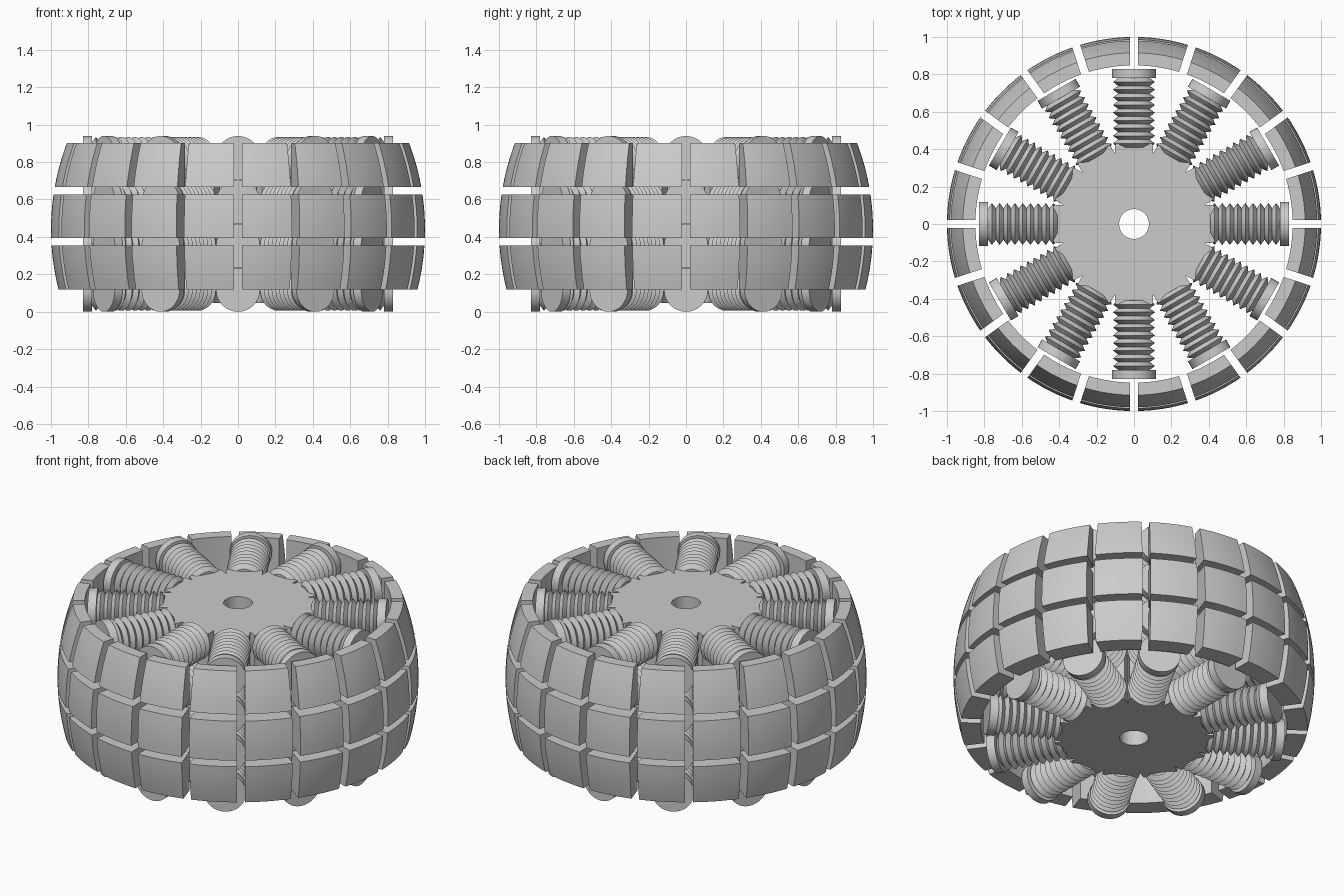
import bpy, bmesh, math
from mathutils import Matrix

cube = bpy.data.objects.get("Cube")
if cube:
    bpy.data.objects.remove(cube, do_unlink=True)

grey = bpy.data.materials.new("plain grey")
grey.use_nodes = True
colour = (0.6, 0.6, 0.6, 1)
grey.diffuse_color = colour
grey.node_tree.nodes["Principled BSDF"].inputs["Base Color"].default_value = colour


def finish(name, bm, angle=30):
    bmesh.ops.recalc_face_normals(bm, faces=bm.faces)
    mesh = bpy.data.meshes.new(name)
    bm.to_mesh(mesh)
    bm.free()
    mesh.materials.append(grey)
    obj = bpy.data.objects.new(name, mesh)
    bpy.context.collection.objects.link(obj)
    bpy.ops.object.select_all(action='DESELECT')
    obj.select_set(True)
    bpy.context.view_layer.objects.active = obj
    bpy.ops.object.shade_smooth_by_angle(angle=math.radians(angle))
    return obj


def place(obj, name, matrix):
    copy = bpy.data.objects.new(name, obj.data)
    copy.matrix_world = matrix
    bpy.context.collection.objects.link(copy)


def skin(bm, loops, closed=False):
    """Bridge matching vertex loops with quads."""
    rings = [[bm.verts.new(p) for p in loop] for loop in loops]
    n = len(rings[0])
    pairs = list(zip(rings, rings[1:])) + ([(rings[-1], rings[0])] if closed else [])
    for a, b in pairs:
        for i in range(n):
            j = (i + 1) % n
            bm.faces.new((a[i], a[j], b[j], b[i]))
    if not closed:
        bm.faces.new(rings[0])
        bm.faces.new(rings[-1])


# Hub: twelve flat sides with notched corners and a round bore
SPOKES, HUB_R, BORE = 12, 0.43, 0.08
LOW, HIGH = 0.047, 0.893
outline, bore = [], []
for k in range(SPOKES):
    a = k * math.tau / SPOKES
    for side in (-0.1, 0, 0.1):
        outline.append((math.hypot(HUB_R, side), a + math.atan2(side, HUB_R)))
    outline.append((0.39, a + math.pi / SPOKES))
bore = [(BORE, a) for r, a in outline]


def ring(points, z):
    return [(r * math.cos(a), r * math.sin(a), z) for r, a in points]


bm = bmesh.new()
skin(bm, [ring(bore, LOW), ring(outline, LOW), ring(outline, HIGH), ring(bore, HIGH)], closed=True)
finish("hub", bm)

# Ribbed spoke with a flat end cap, lathed along +x
RIBS, START, END, TIP = 9, 0.41, 0.78, 0.828
CREST, ROOT, CAP = 0.112, 0.085, 0.1175
pitch = (END - START) / RIBS
profile = [(START, ROOT)]
for k in range(RIBS):
    profile += [(START + (k + 0.5) * pitch, CREST), (START + (k + 1) * pitch, ROOT)]
profile += [(END, CAP), (TIP, CAP)]
SIDES = 32
bm = bmesh.new()
skin(bm, [[(x, r * math.cos(t), r * math.sin(t))
           for t in (math.tau * s / SIDES for s in range(SIDES))] for x, r in profile])
spoke = finish("ribbed_spoke", bm)
for row in range(4):
    for k in range(SPOKES):
        m = Matrix.Translation((0, 0, CAP * (2 * row + 1))) @ Matrix.Rotation(k * math.tau / SPOKES, 4, 'Z')
        if row == k == 0:
            spoke.matrix_world = m
        else:
            place(spoke, "ribbed_spoke", m)

# Tread: three rows of twenty blocks with a crowned outer surface
BLOCKS, GAP, INNER, CROWN, MID = 20, 0.022, 0.848, 1.3, 0.44


def tread_block(z0, z1):
    heights = [z0 + (z1 - z0) * i / 6 for i in range(7)]
    section = [(1 - CROWN + math.sqrt(CROWN ** 2 - (z - MID) ** 2), z) for z in heights]
    section += [(INNER, z1), (INNER, z0)]
    loops = []
    for i in range(9):
        t = i / 4 - 1
        loop = []
        for r, z in section:
            a = t * (math.pi / BLOCKS - math.asin(GAP / r))
            loop.append((r * math.cos(a), r * math.sin(a), z))
        loops.append(loop)
    bm = bmesh.new()
    skin(bm, loops)
    return finish("tread_block", bm)


for z0, z1 in ((0.12, 0.355), (0.393, 0.628), (0.667, 0.902)):
    block = tread_block(z0, z1)
    for k in range(BLOCKS):
        m = Matrix.Rotation((k + 0.5) * math.tau / BLOCKS, 4, 'Z')
        if k == 0:
            block.matrix_world = m
        else:
            place(block, "tread_block", m)
